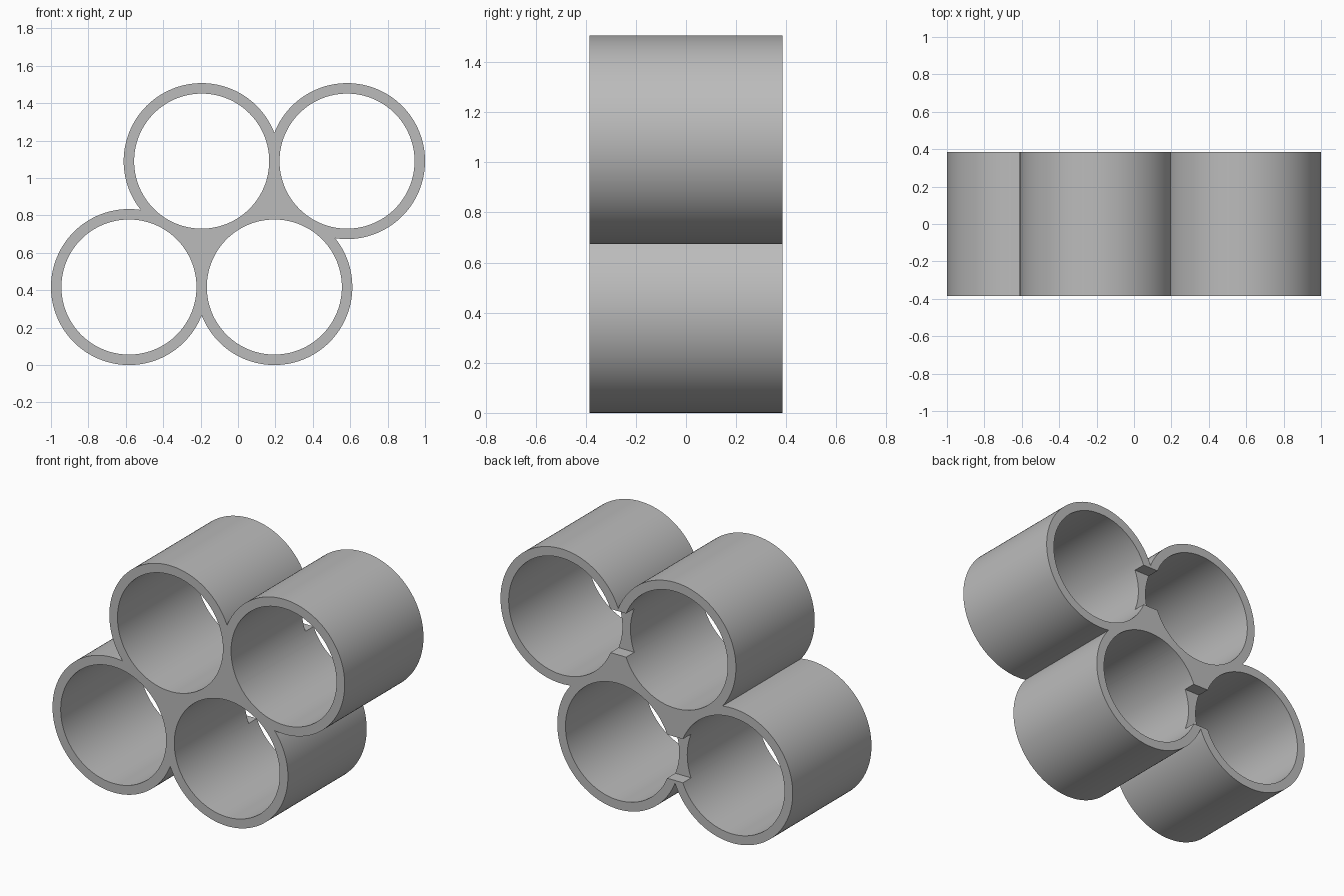
import bpy
import math

cube = bpy.data.objects.get("Cube")
if cube:
    bpy.data.objects.remove(cube, do_unlink=True)

OUTER, BORE, DEPTH = 0.417, 0.361, 0.77
PITCH = 2 * (1 - OUTER) / 1.5            # distance between neighbouring tubes
LOW, HIGH = OUTER, OUTER + PITCH * math.sqrt(3) / 2
centers = [(-0.75 * PITCH, LOW), (0.25 * PITCH, LOW),
           (0.75 * PITCH, HIGH), (-0.25 * PITCH, HIGH)]

grey = bpy.data.materials.new("light grey")
grey.use_nodes = True
color = (0.5, 0.5, 0.5, 1)
grey.diffuse_color = color
grey.node_tree.nodes["Principled BSDF"].inputs["Base Color"].default_value = color


def prism(name, outline, y0, y1):
    """Extrude an (x, z) outline from y0 to y1."""
    n = len(outline)
    verts = [(x, y, z) for y in (y0, y1) for x, z in outline]
    faces = [tuple(range(n)), tuple(reversed(range(n, 2 * n)))]
    faces += [(i, i + n, (i + 1) % n + n, (i + 1) % n) for i in range(n)]
    mesh = bpy.data.meshes.new(name)
    mesh.from_pydata(verts, [], faces)
    mesh.materials.append(grey)
    ob = bpy.data.objects.new(name, mesh)
    bpy.context.collection.objects.link(ob)
    return ob


def circle(center, radius, n=128):
    return [(center[0] + radius * math.cos(2 * math.pi * i / n),
             center[1] + radius * math.sin(2 * math.pi * i / n)) for i in range(n)]


def combine(body, tool, operation):
    mod = body.modifiers.new(operation, 'BOOLEAN')
    mod.operation, mod.object, mod.solver = operation, tool, 'EXACT'
    bpy.context.view_layer.objects.active = body
    bpy.ops.object.modifier_apply(modifier=mod.name)
    bpy.data.objects.remove(tool, do_unlink=True)


# Solid core spanning the four tube centres fills the gaps between tubes
body = prism("tube_cluster", centers, -DEPTH / 2, DEPTH / 2)
for c in centers:
    combine(body, prism("tube", circle(c, OUTER), -DEPTH / 2, DEPTH / 2), 'UNION')

# Open bores
for c in centers:
    combine(body, prism("bore", circle(c, BORE), -DEPTH, DEPTH), 'DIFFERENCE')

# Notches at the back of the walls between side-by-side tubes
for x, z in ((-PITCH / 4, LOW), (PITCH / 4, HIGH)):
    w, h = 0.12, 0.135
    outline = [(x - w, z - h), (x + w, z - h), (x + w, z + h), (x - w, z + h)]
    combine(body, prism("notch", outline, DEPTH / 2 - 0.08, DEPTH), 'DIFFERENCE')

# Smooth round walls with crisp rims
bpy.ops.object.select_all(action='DESELECT')
body.select_set(True)
bpy.context.view_layer.objects.active = body
bpy.ops.object.shade_smooth_by_angle(angle=math.radians(30))
